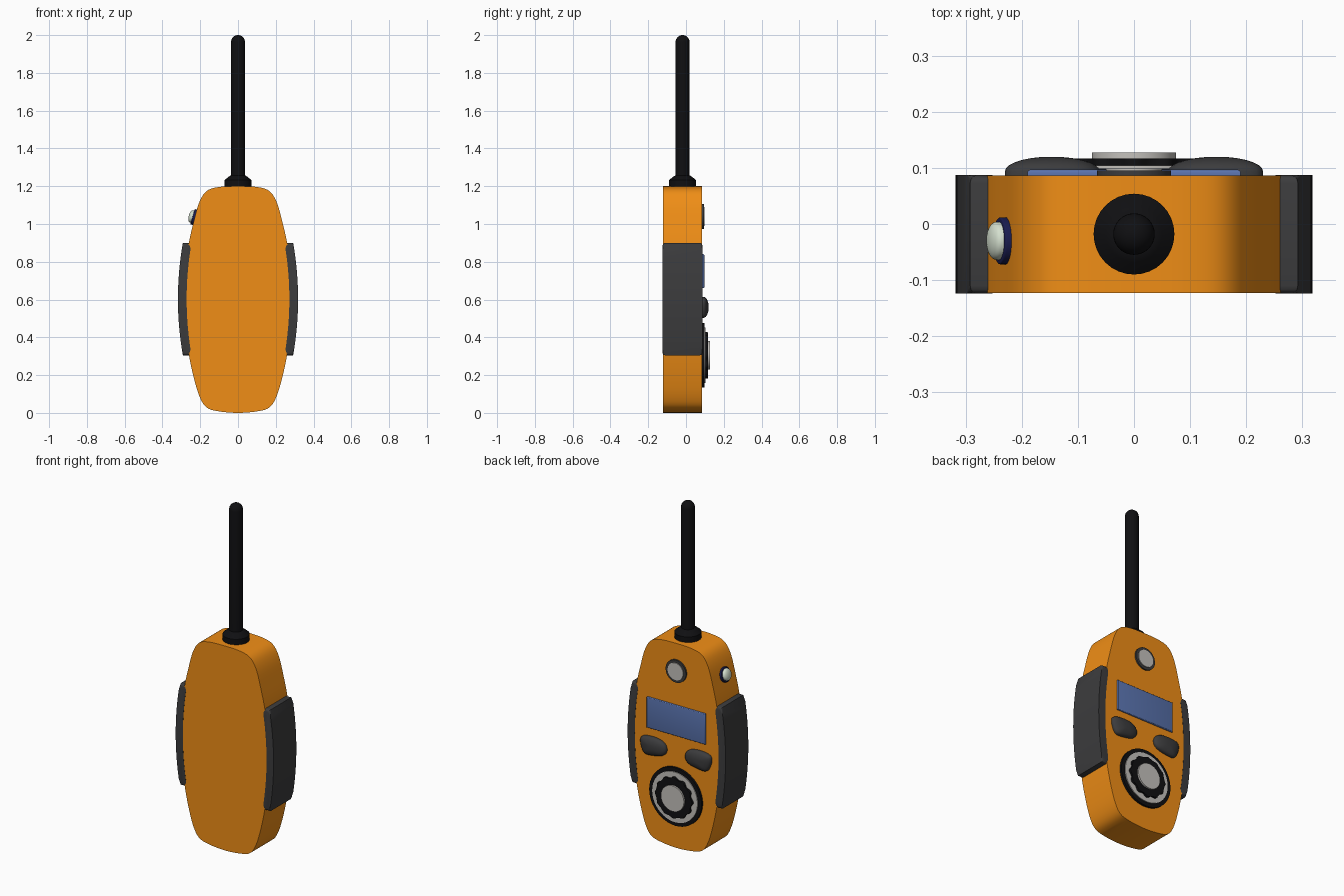
import bpy, bmesh, math
from mathutils import Vector

if "Cube" in bpy.data.objects:
    bpy.data.objects.remove(bpy.data.objects["Cube"])

def material(name, rgb):
    m = bpy.data.materials.new(name)
    m.diffuse_color = (*rgb, 1)
    m.use_nodes = True
    m.node_tree.nodes["Principled BSDF"].inputs["Base Color"].default_value = m.diffuse_color
    return m

ORANGE = material("orange", (0.87, 0.27, 0.008))
BLACK = material("black", (0.005, 0.005, 0.006))
RUBBER = material("rubber", (0.045, 0.045, 0.047))
BLUE = material("blue", (0.10, 0.17, 0.42))
NAVY = material("navy", (0.01, 0.012, 0.08))
SILVER = material("silver", (0.55, 0.53, 0.50))
PALE = material("pale", (0.66, 0.74, 0.62))

def finish(name, bm, mat, angle=35):
    bmesh.ops.recalc_face_normals(bm, faces=bm.faces)
    me = bpy.data.meshes.new(name)
    bm.to_mesh(me)
    bm.free()
    ob = bpy.data.objects.new(name, me)
    bpy.context.collection.objects.link(ob)
    me.materials.append(mat)
    bpy.ops.object.select_all(action='DESELECT')
    ob.select_set(True)
    bpy.context.view_layer.objects.active = ob
    bpy.ops.object.shade_smooth_by_angle(angle=math.radians(angle))
    return ob

def slab(name, pts, y0, y1, bevel, mat, segs=3, both=False, angle=35):
    """Extrude an x-z outline along y and round its rim(s)."""
    bm = bmesh.new()
    a = [bm.verts.new((x, y0, z)) for x, z in pts]
    b = [bm.verts.new((x, y1, z)) for x, z in pts]
    n = len(pts)
    caps = [bm.faces.new(b)]
    front = bm.faces.new(a[::-1])
    if both:
        caps.append(front)
    for i in range(n):
        bm.faces.new((a[i], a[(i + 1) % n], b[(i + 1) % n], b[i]))
    edges = [e for f in caps for e in f.edges]
    if bevel:
        bmesh.ops.bevel(bm, geom=edges, offset=bevel, segments=segs,
                        profile=0.5, affect='EDGES', clamp_overlap=True)
    return finish(name, bm, mat, angle)

def dome(name, pts, y0, y1, y2, mat, rings=7):
    """Outline with a short wall topped by an elliptical dome."""
    cx = sum(p[0] for p in pts) / len(pts)
    cz = sum(p[1] for p in pts) / len(pts)
    levels = [(1, y0)]
    for i in range(rings):
        t = math.pi / 2 * i / rings
        levels.append((math.cos(t), y1 + (y2 - y1) * math.sin(t)))
    bm = bmesh.new()
    loops = [[bm.verts.new((cx + (x - cx) * s, y, cz + (z - cz) * s))
              for x, z in pts] for s, y in levels]
    n = len(pts)
    for p, q in zip(loops, loops[1:]):
        for i in range(n):
            bm.faces.new((p[i], p[(i + 1) % n], q[(i + 1) % n], q[i]))
    bm.faces.new(loops[-1])
    bm.faces.new(loops[0][::-1])
    return finish(name, bm, mat, 50)

def smooth_loop(pts, steps=5):
    """Closed Catmull-Rom curve through the points."""
    out, n = [], len(pts)
    for i in range(n):
        p0, p1, p2, p3 = (Vector(pts[(i + k) % n]) for k in (-1, 0, 1, 2))
        for s in range(steps):
            t = s / steps
            out.append(tuple(0.5 * (2 * p1 + (p2 - p0) * t
                       + (2 * p0 - 5 * p1 + 4 * p2 - p3) * t * t
                       + (3 * p1 - p0 - 3 * p2 + p3) * t ** 3)))
    return out

def circle(r, cz, n=48, wave=0, lobes=12):
    out = []
    for i in range(n):
        a = math.tau * i / n
        q = r + wave * math.cos(lobes * a)
        out.append((q * math.cos(a), cz + q * math.sin(a)))
    return out

def lathe(name, profile, y, mat, n=32):
    bm = bmesh.new()
    vs = [bm.verts.new((r, y, z)) for r, z in profile]
    es = [bm.edges.new(p) for p in zip(vs, vs[1:])]
    bmesh.ops.spin(bm, geom=vs + es, cent=(0, y, 0), axis=(0, 0, 1),
                   angle=math.tau, steps=n)
    bmesh.ops.remove_doubles(bm, verts=bm.verts, dist=1e-5)
    return finish(name, bm, mat)

# Barrel-shaped body
half = [(0.10, 0.008), (0.165, 0.028), (0.203, 0.085), (0.235, 0.19), (0.262, 0.32),
        (0.28, 0.46), (0.285, 0.60), (0.28, 0.75), (0.262, 0.89), (0.235, 1.01),
        (0.205, 1.115), (0.165, 1.175), (0.10, 1.196)]
outline = [(0, 0.0)] + half + [(0, 1.2)] + [(-x, z) for x, z in half[::-1]]
slab("body", smooth_loop(outline), -0.123, 0.086, 0.03, ORANGE, 5, both=True)

# Side grips following the body curve
for side, label in ((-1, "left"), (1, "right")):
    zs = [0.305 + 0.595 * i / 16 for i in range(17)]
    edge = [(0.285 - 0.026 * ((z - 0.6025) / 0.2975) ** 2, z) for z in zs]
    pts = [(side * (x + 0.033), z) for x, z in edge]
    pts += [(side * (x - 0.013), z) for x, z in edge[::-1]]
    slab(label + "_grip", pts, -0.124, 0.087, 0.014, RUBBER, 3, both=True)

# Antenna with collar
tip = [(0.037 * math.cos(a), 1.963 + 0.037 * math.sin(a))
       for a in (math.pi / 2 * i / 8 for i in range(9))]
lathe("antenna", [(0.037, 1.18)] + tip, -0.018, BLACK)
lathe("antenna_collar", [(0, 1.18), (0.072, 1.18), (0.072, 1.232), (0.05, 1.25),
                         (0.037, 1.258), (0, 1.258)], -0.018, BLACK)

# Display panel
slab("screen", [(-0.19, 0.66), (0.19, 0.66), (0.19, 0.84), (-0.19, 0.84)],
     0.08, 0.097, 0.006, BLUE)

# Pair of domed buttons
button = [(0.062, 0.55), (0.085, 0.522), (0.14, 0.508), (0.195, 0.505), (0.218, 0.53),
          (0.23, 0.575), (0.218, 0.603), (0.16, 0.614), (0.10, 0.607), (0.068, 0.585)]
for side, label in ((-1, "left"), (1, "right")):
    pts = [(side * x, z) for x, z in smooth_loop(button, 4)]
    dome(label + "_button", pts, 0.08, 0.094, 0.12, RUBBER)

# Stacked rotary dial
DZ = 0.305
slab("dial_base", circle(0.17, DZ), 0.08, 0.099, 0.005, BLACK)
slab("dial_ring", circle(0.147, DZ), 0.09, 0.104, 0.003, SILVER)
slab("dial_knob", circle(0.116, DZ, 96, 0.006), 0.09, 0.117, 0.003, BLACK)
slab("dial_cap", circle(0.075, DZ), 0.1, 0.127, 0.003, SILVER)

# Round lamp near the top
slab("lamp_rim", circle(0.066, 1.04), 0.08, 0.095, 0.004, RUBBER)
slab("lamp_lens", circle(0.05, 1.04), 0.085, 0.099, 0.004, SILVER)

# Tilted push button on the left shoulder
facing = Vector((-0.96, 0, 0.27)).to_track_quat('Y', 'Z')
for ob in (slab("side_button_rim", circle(0.042, 0, 32), -0.02, 0.013, 0.003, NAVY),
           dome("side_button_cap", circle(0.034, 0, 32), 0.0, 0.018, 0.034, PALE)):
    ob.rotation_mode = 'QUATERNION'
    ob.rotation_quaternion = facing
    ob.location = (-0.228, -0.03, 1.035)
